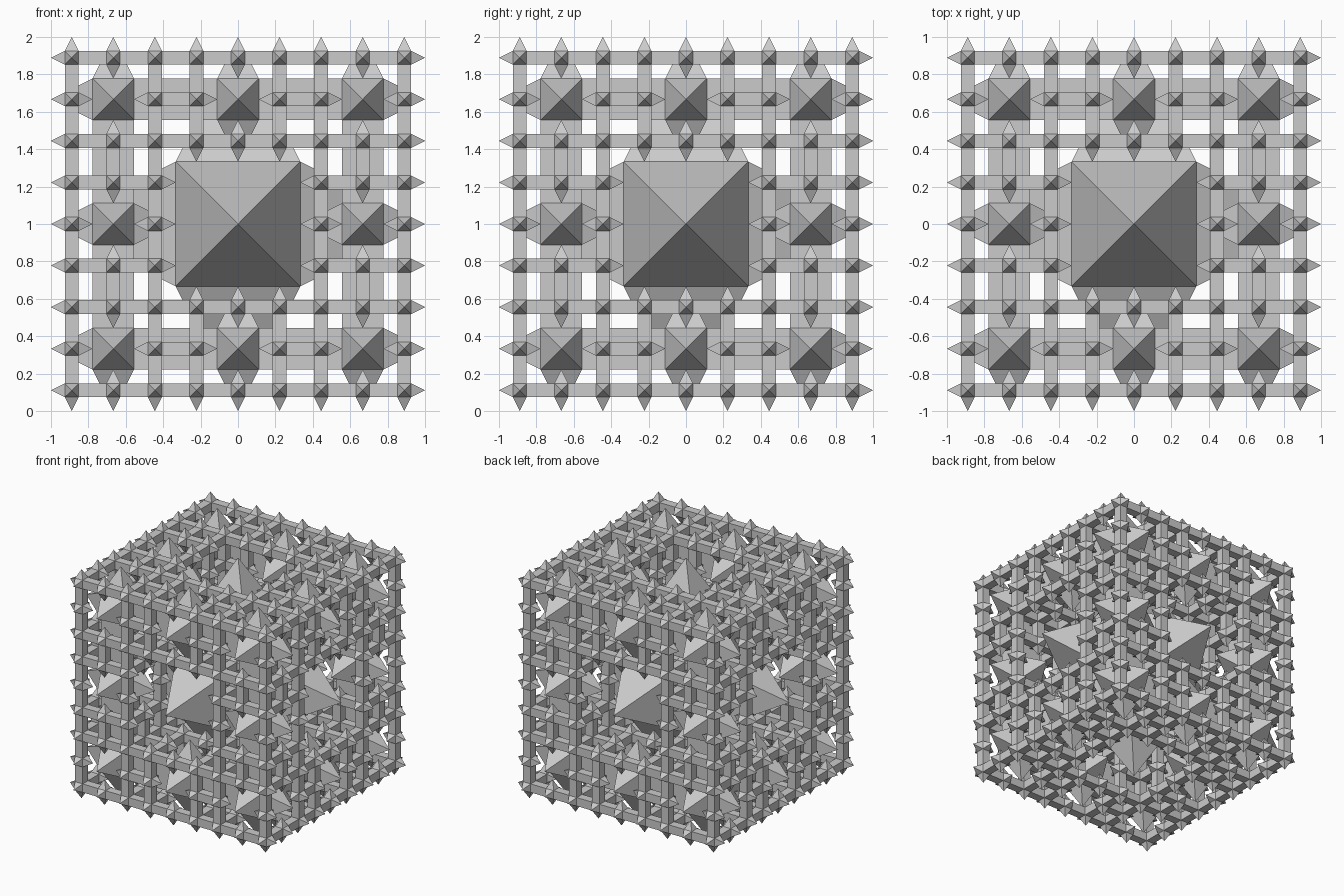
import bpy
import bmesh
from itertools import product
from mathutils import Vector

default = bpy.data.objects.get("Cube")
if default:
    bpy.data.objects.remove(default, do_unlink=True)

CENTRE = Vector((0, 0, 1))
RING = [(-1, -1), (1, -1), (1, 1), (-1, 1)]


def is_cell(cell, depth):
    """True if the cell belongs to the recursive cubic lattice."""
    if any(c < 0 or c >= 3 ** depth for c in cell):
        return False
    for level in range(depth):
        digits = [c // 3 ** level % 3 for c in cell]
        if digits.count(1) >= 2:
            return False
    return True


def ring(bm, centre, axis, offset, half):
    """Square of four vertices, perpendicular to the axis."""
    verts = []
    for a, b in RING:
        p = centre.copy()
        p[axis] += offset
        p[(axis + 1) % 3] += a * half
        p[(axis + 2) % 3] += b * half
        verts.append(bm.verts.new(p))
    return verts


def build_lattice(name, depth):
    bm = bmesh.new()
    count = 3 ** depth
    size = 2 / count
    half = size / 6
    for cell in product(range(count), repeat=3):
        if not is_cell(cell, depth):
            continue
        centre = CENTRE + Vector([(c + 0.5) * size - 1 for c in cell])
        for axis, sign in product(range(3), (-1, 1)):
            neighbour = list(cell)
            neighbour[axis] += sign
            linked = is_cell(neighbour, depth)
            if linked and sign < 0:
                continue  # that neighbour already made the bar
            base = ring(bm, centre, axis, sign * half, half)
            if linked:
                # Square bar to the next joint
                end = ring(bm, centre, axis, size - half, half)
                for i in range(4):
                    j = (i + 1) % 4
                    bm.faces.new((base[i], base[j], end[j], end[i]))
            else:
                # Pyramid spike on an open side
                tip = centre.copy()
                tip[axis] += sign * size / 2
                apex = bm.verts.new(tip)
                for i in range(4):
                    bm.faces.new((base[i], base[(i + 1) % 4], apex))
    bmesh.ops.remove_doubles(bm, verts=bm.verts, dist=half * 0.01)
    bmesh.ops.recalc_face_normals(bm, faces=bm.faces)
    mesh = bpy.data.meshes.new(name)
    bm.to_mesh(mesh)
    bm.free()
    bpy.context.collection.objects.link(bpy.data.objects.new(name, mesh))


# Spiked core, medium frame and fine outer lattice
for depth, name in enumerate(("spiked_core", "medium_lattice", "fine_lattice")):
    build_lattice(name, depth)
